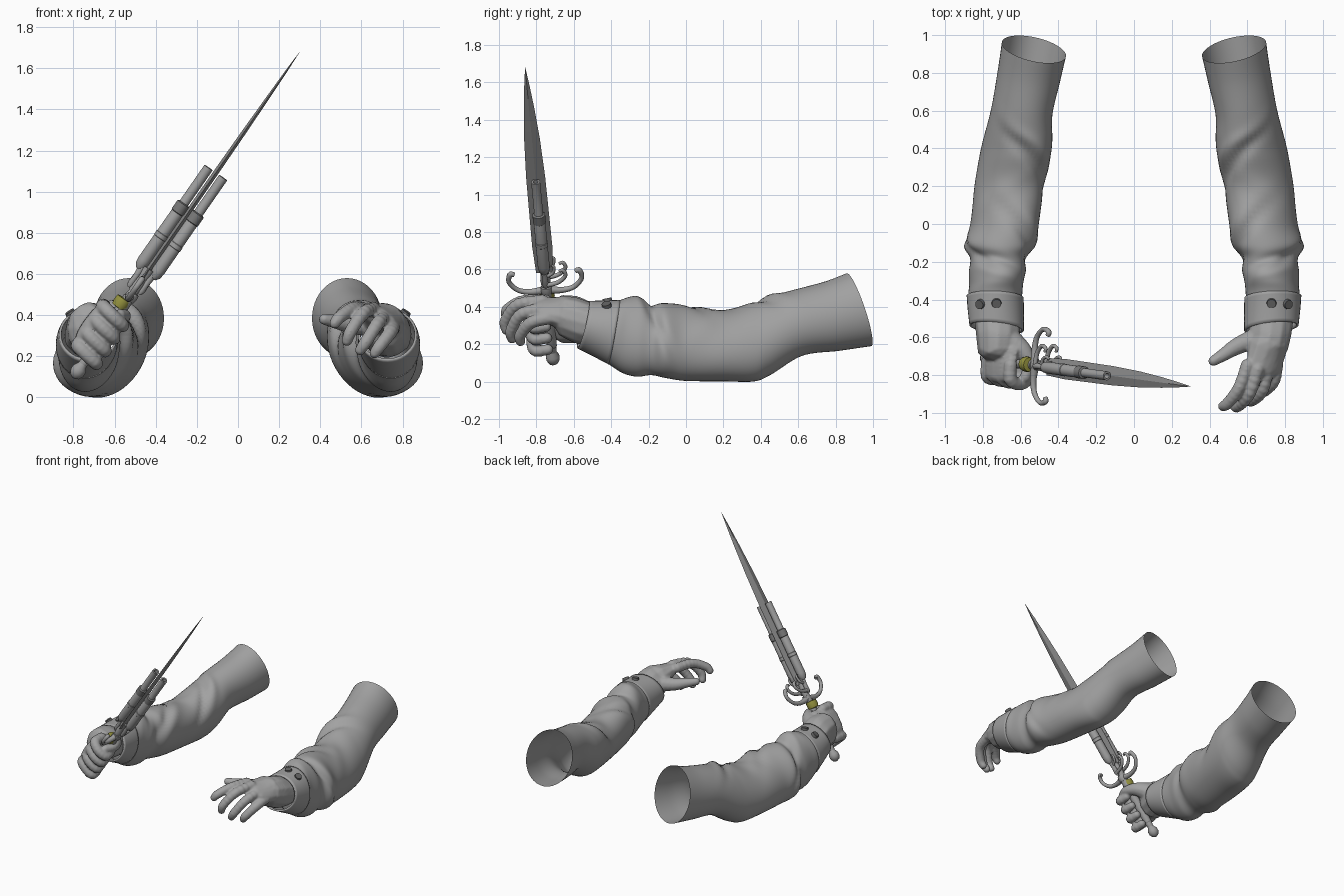
import bpy, bmesh, math
from mathutils import Vector, Matrix

if "Cube" in bpy.data.objects:
    bpy.data.objects.remove(bpy.data.objects["Cube"])


def material(name, *rgb):
    m = bpy.data.materials.new(name)
    m.diffuse_color = (*rgb, 1)
    m.use_nodes = True
    m.node_tree.nodes["Principled BSDF"].inputs["Base Color"].default_value = m.diffuse_color
    return m


CLOTH = material("grey cloth", .36, .36, .36)
SKIN = material("grey glove", .36, .36, .36)
STEEL = material("steel", .34, .34, .34)
BLADE = material("dark steel", .28, .28, .28)
BAND = material("band metal", .19, .19, .19)
DARK = material("dark metal", .12, .12, .12)
BRASS = material("olive brass", .30, .29, .05)

# Dagger frame: local x = thickness, y = blade width, z = along the axis
POMMEL, TIP = Vector((-.79, -.71, .11)), Vector((.30, -.86, 1.68))
D = (TIP - POMMEL).normalized()
W = (Vector((0, 1, 0)) - D * D.y).normalized()
X = W.cross(D)
ROT = Matrix((X, W, D)).transposed().to_4x4()
M = Matrix.Translation(POMMEL) @ ROT
LENGTH = (TIP - POMMEL).length


def spline(rows, count):
    """Catmull-Rom through rows of numbers."""
    out, last = [], len(rows) - 1
    for k in range(count):
        t = k / (count - 1) * last
        i = min(int(t), last - 1)
        t -= i
        p = [rows[max(0, min(last, i + j))] for j in (-1, 0, 1, 2)]
        out.append([.5 * (2*b + (c-a)*t + (2*a-5*b+4*c-d)*t*t + (3*b-a-3*c+d)*t**3)
                    for a, b, c, d in zip(*p)])
    return out


def finish(bm, name, mat, angle=None):
    bmesh.ops.recalc_face_normals(bm, faces=bm.faces)
    me = bpy.data.meshes.new(name)
    bm.to_mesh(me)
    bm.free()
    me.materials.append(mat)
    ob = bpy.data.objects.new(name, me)
    bpy.context.collection.objects.link(ob)
    if angle:
        bpy.ops.object.select_all(action='DESELECT')
        ob.select_set(True)
        bpy.context.view_layer.objects.active = ob
        bpy.ops.object.shade_smooth_by_angle(angle=math.radians(angle))
    return ob


def loft(name, rings, mat, caps=True, angle=40):
    bm = bmesh.new()
    vs = [[bm.verts.new(p) for p in r] for r in rings]
    n = len(vs[0])
    for a, b in zip(vs, vs[1:]):
        for i in range(n):
            bm.faces.new((a[i], a[(i+1) % n], b[(i+1) % n], b[i]))
    if caps:
        bm.faces.new(vs[0])
        bm.faces.new(vs[-1])
    return finish(bm, name, mat, angle)


def lathe(name, profile, mat, x=0, y=0, n=20):
    """Turned part along the dagger axis from (radius, height) pairs."""
    return loft(name, [[M @ Vector((x + r * math.cos(2*math.pi*i/n), y + r * math.sin(2*math.pi*i/n), s))
                        for i in range(n)] for r, s in profile], mat)


def tube(name, rows, mat, n=10):
    """Swept rod from (x, y, z, radius) rows in the dagger frame."""
    rows = spline(rows, 24)
    pts = [Vector(r[:3]) for r in rows]
    rings = []
    for i, p in enumerate(pts):
        t = (pts[min(i+1, 23)] - pts[max(i-1, 0)]).normalized()
        u = Vector((1, 0, 0))
        v = t.cross(u).normalized()
        rings.append([M @ (p + rows[i][3] * (u * math.cos(2*math.pi*k/n) + v * math.sin(2*math.pi*k/n)))
                      for k in range(n)])
    return loft(name, rings, mat)


def mirror(ob):
    ob.modifiers.new("mirror", 'MIRROR').use_clip = False


# --- Sleeves: y, centre x, centre z, half width, half height, edge tilt x, tilt z, lean
ARM = [(.925, -.53, .385, .17, .195, -.2, -.33, 0), (.78, -.557, .35, .165, .185, -.15, -.2, .05),
       (.60, -.593, .315, .16, .177, -.1, -.1, .12), (.45, -.615, .245, .178, .21, 0, 0, .2),
       (.36, -.63, .215, .182, .214, 0, 0, .22), (.2, -.66, .19, .18, .188, 0, 0, .22),
       (.0, -.685, .207, .176, .203, 0, 0, .2), (-.11, -.713, .22, .187, .2, 0, 0, .17),
       (-.18, -.718, .227, .148, .192, 0, .03, .12), (-.25, -.722, .237, .15, .21, 0, .06, .1),
       (-.32, -.73, .25, .142, .203, 0, .1, .08), (-.40, -.735, .268, .142, .165, -.05, .18, .04),
       (-.54, -.727, .302, .135, .12, -.1, .24, 0)]
# Cloth folds: y, angle round the arm, slant, height, width
FOLDS = [(.43, 1.4, .12, .015, .05), (.35, 1.3, .15, -.025, .04), (-.15, 2.7, .1, -.018, .03),
         (.15, 2.2, -.12, .008, .06), (.02, 1.0, .15, .010, .05), (-.06, 1.0, .15, -.02, .04),
         (-.28, 1.5, .05, .008, .03), (-.2, 1.5, .05, -.018, .03)]


def ring(row, n=48, grow=0, folds=True):
    y, cx, cz, rx, rz, kx, kz, lean = row
    pts = []
    for i in range(n):
        a = 2 * math.pi * i / n
        g = grow
        for fy, fa, sl, h, w in FOLDS if folds else []:
            da = (a - fa + math.pi) % (2 * math.pi) - math.pi
            g += h * math.exp(-((y - fy - sl*da) / w)**2 - (da / .9)**2)
        dx, dz = (rx + g) * math.cos(a), (rz + g) * math.sin(a)
        dx += lean * dz
        pts.append(Vector((cx + dx, y + kx*dx + kz*dz, cz + dz)))
    return pts


mirror(loft("sleeves", [ring(r) for r in spline(ARM, 90)], CLOTH, caps=False, angle=60))

# Turned-back cuffs
CUFF = [(-.385, -.735, .265, .147, .168, -.05, .18, .05), (-.46, -.732, .283, .145, .147, -.08, .2, .03),
        (-.55, -.727, .305, .14, .123, -.1, .24, 0)]
cuff = loft("cuffs", [ring(r, 40, .004, False) for r in spline(CUFF, 8)], CLOTH, caps=False)
mirror(cuff)
sol = cuff.modifiers.new("thickness", 'SOLIDIFY')
sol.thickness, sol.offset = .012, -1

# Cuff buttons
bm = bmesh.new()
for a in (1.55, 2.15):
    c = Vector((-.731 + .150*math.cos(a), -.45 + .03*math.sin(a), .277 + .156*math.sin(a)))
    q = Vector((math.cos(a), -.2, math.sin(a))).to_track_quat('Z', 'Y').to_matrix().to_4x4()
    bmesh.ops.create_cone(bm, cap_ends=True, segments=18, radius1=.028, radius2=.024,
                          depth=.026, matrix=Matrix.Translation(c) @ q)
mirror(finish(bm, "cuff_buttons", DARK, 40))


# --- Hands: chains of ellipsoids merged into one skin
def chain(bm, rows, rot=Matrix(), frame=Matrix(), count=14):
    for r in spline(rows, count):
        size = r[3:6] if len(r) > 4 else [r[3]] * 3
        bmesh.ops.create_icosphere(bm, subdivisions=2, radius=1, matrix=Matrix.Translation(
            frame @ Vector(r[:3])) @ rot @ Matrix.Diagonal((*size, 1)))


def hand(bm, name):
    ob = finish(bm, name, SKIN)
    rm = ob.modifiers.new("merge", 'REMESH')
    rm.mode, rm.voxel_size, rm.use_smooth_shade = 'VOXEL', .0075, True
    sm = ob.modifiers.new("soften", 'SMOOTH')
    sm.factor, sm.iterations = .5, 4


# Open hand
bm = bmesh.new()
chain(bm, [(.725, -.50, .305, .125, .05, .115), (.72, -.58, .325, .118, .05, .125),
           (.712, -.65, .345, .108, .06, .112)])
chain(bm, [(.71, -.64, .36, .112, .07, .10), (.70, -.70, .375, .11, .07, .07),
           (.685, -.76, .39, .105, .06, .05)], Matrix.Rotation(.5, 4, 'Y'))
for pts in ([(.60, -.75, .43), (.555, -.87, .43), (.495, -.95, .39), (.47, -.965, .36)],
            [(.655, -.77, .43), (.61, -.90, .41), (.55, -.965, .325), (.53, -.96, .275)],
            [(.71, -.76, .39), (.68, -.88, .36), (.625, -.935, .275), (.595, -.93, .23)],
            [(.755, -.74, .34), (.74, -.83, .315), (.69, -.885, .25), (.665, -.885, .215)]):
    chain(bm, [(*p, r) for p, r in zip(pts, (.037, .035, .032, .027))])
chain(bm, [(.66, -.60, .35, .06), (.55, -.645, .355, .047), (.47, -.695, .37, .035), (.42, -.725, .38, .028)])
hand(bm, "open_hand")

# Fist round the grip
bm = bmesh.new()
chain(bm, [(-.725, -.50, .305, .125, .05, .115), (-.72, -.58, .33, .122, .06, .128),
           (-.725, -.66, .335, .107, .07, .13)])
chain(bm, [(-.05, .07, .23, .065, .05, .145), (-.07, -.01, .24, .05, .05, .14),
           (-.075, -.07, .245, .042, .045, .13)], ROT, M, 8)
for s in (.12, .195, .27, .345):
    k = .85 + s * .4
    chain(bm, [(-.08*k, -.01, s + .01, .036), (-.076*k, -.085, s + .01, .037), (-.01, -.112*k, s, .036),
               (.05, -.085, s - .01, .034), (.045, -.02, s - .012, .03)], frame=M)
chain(bm, [(-.66, -.62, .37, .07), (-.59, -.67, .39, .05), (-.555, -.74, .395, .036), (-.575, -.81, .40, .03)])
hand(bm, "gripping_hand")

# --- Dagger: grip and pommel
lathe("grip", [(.02, .05), (.026, .1), (.032, .25), (.028, .44), (.03, .46)], STEEL)
lathe("pommel", [(.004, -.02), (.025, -.01), (.036, .012), (.036, .035), (.022, .06), (.018, .085), (.028, .1)], STEEL)

# Guard with upturned ends
for side in (-1, 1):
    tube("guard_arm", [(0, 0, .468, .024), (0, side*.08, .458, .017), (0, side*.15, .475, .014),
                       (0, side*.195, .53, .013), (0, side*.185, .58, .015), (0, side*.165, .575, .013)], STEEL)
lathe("brass_ferrule", [(.005, .385), (.036, .39), (.041, .413), (.038, .44), (.005, .445)], BRASS, x=-.016)
lathe("guard_boss", [(.005, .44), (.026, .445), (.032, .468), (.028, .49), (.005, .495)], STEEL, x=.006)
lathe("blade_collar", [(.024, .49), (.028, .53), (.022, .57), (.034, .63)], STEEL)

# Blade with a diamond section
loft("blade", [[M @ Vector(p) for p in ((h, 0, s), (0, w, s), (-h, 0, s), (0, -w, s))]
               for s, w, h in ((.58, .046, .014), (.75, .054, .014), (1.2, .051, .013), (1.45, .042, .011),
                               (1.65, .028, .008), (1.8, .014, .005), (LENGTH, .0006, .0006))], BLADE, angle=15)

# Twin barrels, bands, locks and hammers
for side in (-1, 1):
    x = side * .043
    lathe("barrel", [(.014, .60), (.028, .62), (.032, .65), (.031, .93), (.024, .95), (.024, 1.2),
                     (.014, 1.2), (.014, 1.1)], STEEL, x)
    lathe("barrel_band", [(.029, .93), (.034, .935), (.034, .985), (.024, .99)], BAND, x)
    lathe("rear_band", [(.030, .78), (.0335, .784), (.0335, .806), (.030, .81)], STEEL, x)
    lathe("lock", [(.008, .50), (.017, .52), (.014, .56), (.02, .62)], STEEL, side * .032)
    tube("hammer", [(side*.036, .01, .52, .013), (side*.036, .07, .535, .012), (side*.036, .11, .575, .011),
                    (side*.036, .10, .61, .010), (side*.036, .08, .605, .008)], STEEL)
    tube("trigger", [(side*.038, .015, .58, .010), (side*.04, .045, .60, .009), (side*.04, .055, .635, .008),
                     (side*.04, .042, .65, .006)], STEEL)
